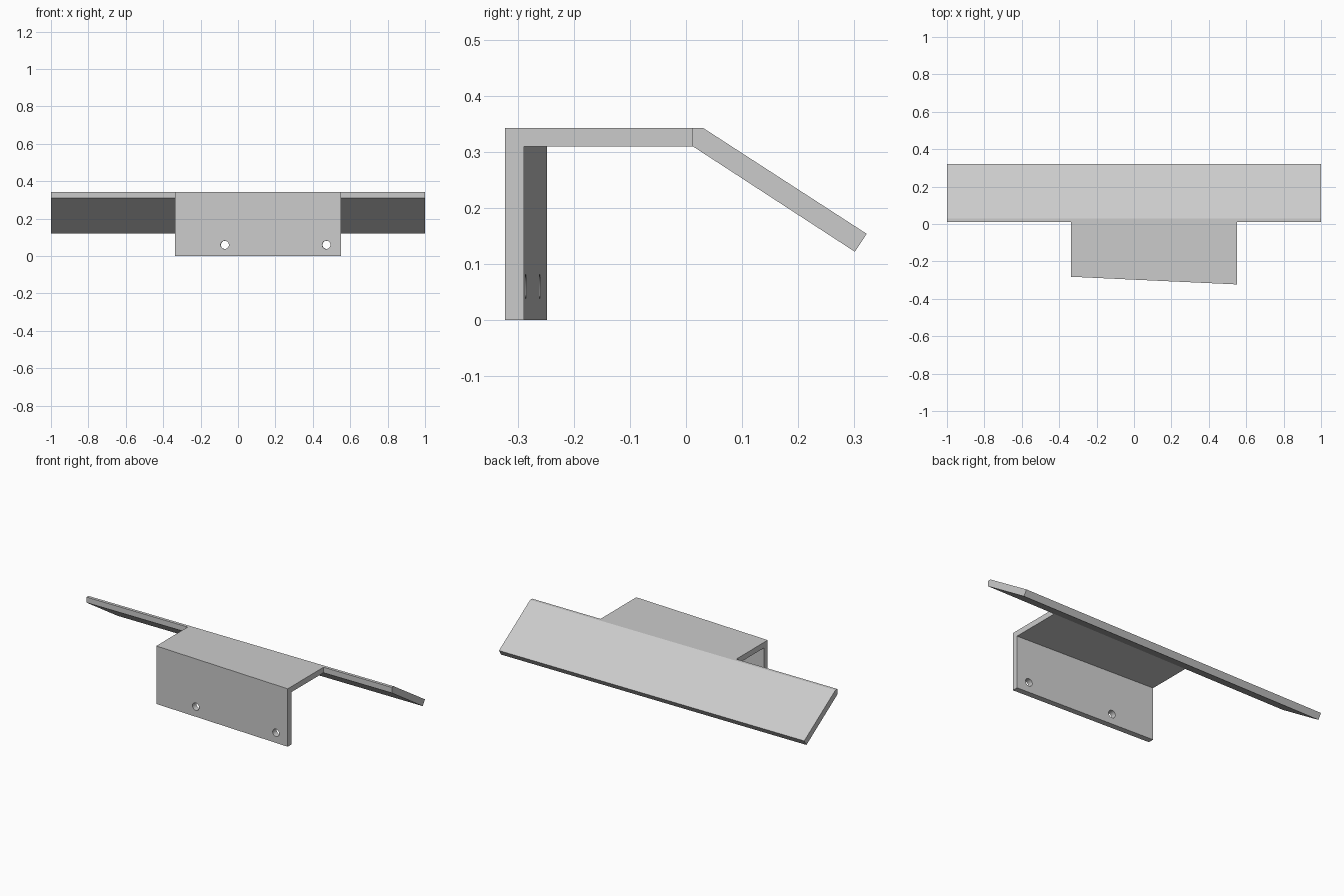
import bpy
import bmesh
import math

default = bpy.data.objects.get("Cube")
if default:
    bpy.data.objects.remove(default, do_unlink=True)

grey = bpy.data.materials.new("plain_grey")
grey.use_nodes = True
colour = (0.6, 0.6, 0.6, 1)
grey.diffuse_color = colour
grey.node_tree.nodes["Principled BSDF"].inputs["Base Color"].default_value = colour

TOP, UNDER = 0.343, 0.31      # upper and lower side of the flat plate
JOINT = 0.012                 # where bracket and wing meet
WALL = 0.034


def loft(name, x0, profile0, x1, profile1):
    """Solid between two matching (y, z) profiles at x0 and x1."""
    bm = bmesh.new()
    a = [bm.verts.new((x0, y, z)) for y, z in profile0]
    b = [bm.verts.new((x1, y, z)) for y, z in profile1]
    bm.faces.new(a)
    bm.faces.new(b)
    for i in range(len(a)):
        j = (i + 1) % len(a)
        bm.faces.new((a[i], a[j], b[j], b[i]))
    bmesh.ops.recalc_face_normals(bm, faces=bm.faces)
    mesh = bpy.data.meshes.new(name)
    bm.to_mesh(mesh)
    bm.free()
    obj = bpy.data.objects.new(name, mesh)
    bpy.context.collection.objects.link(obj)
    mesh.materials.append(grey)
    return obj


def bracket_profile(front):
    """L section: upright front wall and flat top plate."""
    back = front + WALL
    return [(front, 0), (front, TOP), (JOINT, TOP),
            (JOINT, UNDER), (back, UNDER), (back, 0)]


# Bracket with a slightly skewed front wall
LEFT, RIGHT = 0.552, -0.338
FRONT_LEFT, FRONT_RIGHT = -0.323, -0.282
bracket = loft("bracket", RIGHT, bracket_profile(FRONT_RIGHT),
               LEFT, bracket_profile(FRONT_LEFT))

# Screw holes square to the skewed wall
skew = math.atan2(FRONT_LEFT - FRONT_RIGHT, LEFT - RIGHT)
for x in (-0.07, 0.473):
    y = FRONT_RIGHT + (x - RIGHT) * math.tan(skew) + WALL / 2
    bpy.ops.mesh.primitive_cylinder_add(
        vertices=32, radius=0.022, depth=0.12,
        location=(x, y, 0.06), rotation=(math.pi / 2, 0, skew))
    cutter = bpy.context.object
    cutter.name = "hole_cutter"
    cutter.hide_render = True
    cutter.data.materials.append(grey)
    cut = bracket.modifiers.new("screw_hole", 'BOOLEAN')
    cut.operation = 'DIFFERENCE'
    cut.solver = 'EXACT'
    cut.object = cutter
    bpy.ops.object.select_all(action='DESELECT')
    bracket.select_set(True)
    bpy.context.view_layer.objects.active = bracket
    bpy.ops.object.modifier_apply(modifier=cut.name)
    bpy.data.objects.remove(cutter, do_unlink=True)
bpy.ops.object.shade_smooth_by_angle(angle=math.radians(30))

# Long sloping wing
wing_profile = [(JOINT, UNDER), (JOINT, TOP), (0.03, TOP),
                (0.322, 0.154), (0.301, 0.122)]
loft("wing", -1, wing_profile, 1, wing_profile)
